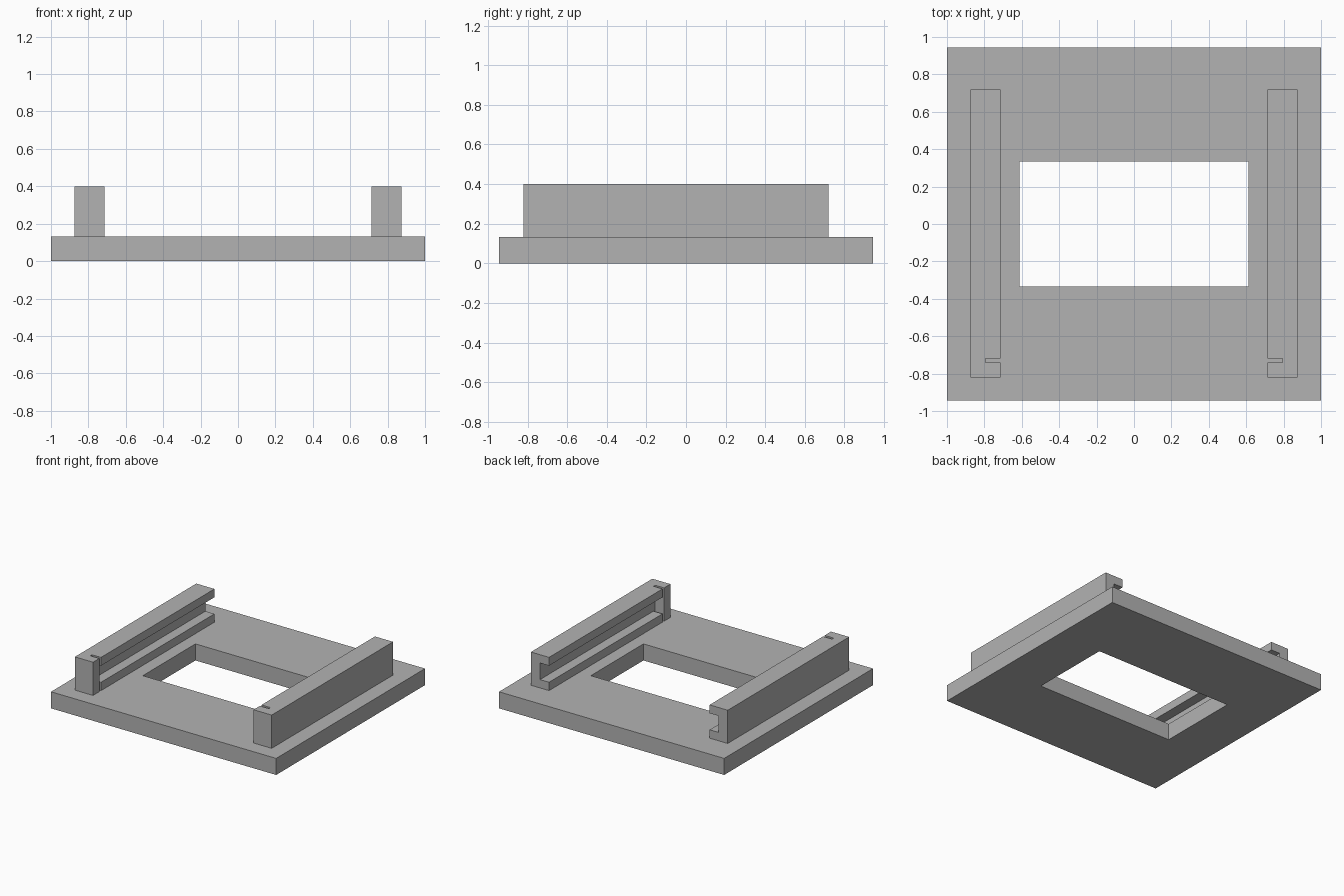
import bpy
import bmesh
from mathutils import Vector

cube = bpy.data.objects.get("Cube")
if cube:
    bpy.data.objects.remove(cube, do_unlink=True)

grey = bpy.data.materials.new("plain grey")
grey.use_nodes = True
grey.diffuse_color = (0.45, 0.45, 0.45, 1)
grey.node_tree.nodes["Principled BSDF"].inputs["Base Color"].default_value = grey.diffuse_color


def box(name, x, y, z):
    """Box spanning the given (low, high) ranges, with its origin at the world centre."""
    low, high = Vector((x[0], y[0], z[0])), Vector((x[1], y[1], z[1]))
    bm = bmesh.new()
    bmesh.ops.create_cube(bm, size=1)
    bmesh.ops.scale(bm, vec=high - low, verts=bm.verts)
    bmesh.ops.translate(bm, vec=(low + high) / 2, verts=bm.verts)
    mesh = bpy.data.meshes.new(name)
    bm.to_mesh(mesh)
    bm.free()
    mesh.materials.append(grey)
    obj = bpy.data.objects.new(name, mesh)
    bpy.context.collection.objects.link(obj)
    return obj


def apply_modifier(obj, mod):
    bpy.context.view_layer.objects.active = obj
    bpy.ops.object.modifier_apply(modifier=mod.name)


def cut(obj, *ranges):
    """Cut a box-shaped opening out of an object."""
    cutter = box("cutter", *ranges)
    cutter.hide_render = True
    mod = obj.modifiers.new("cut", "BOOLEAN")
    mod.operation = "DIFFERENCE"
    mod.solver = "EXACT"
    mod.object = cutter
    apply_modifier(obj, mod)
    bpy.data.objects.remove(cutter, do_unlink=True)


# Base plate with a rectangular window
THICK = 0.133
base = box("base_plate", (-1, 1), (-0.944, 0.944), (0, THICK))
cut(base, (-0.612, 0.612), (-0.334, 0.334), (-0.1, 0.3))

# Left rail: sliding groove open at the back, narrow upright slot near the front
left_rail = box("left_rail", (0.713, 0.874), (-0.821, 0.719), (THICK, 0.4))
cut(left_rail, (0.6, 0.793), (-0.73, 0.9), (0.2, 0.333))
cut(left_rail, (0.6, 0.793), (-0.741, -0.72), (0.05, 0.5))

# Right rail: mirrored copy
right_rail = left_rail.copy()
right_rail.data = left_rail.data.copy()
right_rail.name = right_rail.data.name = "right_rail"
bpy.context.collection.objects.link(right_rail)
bm = bmesh.new()
bm.from_mesh(right_rail.data)
bmesh.ops.scale(bm, vec=(-1, 1, 1), verts=bm.verts)
bmesh.ops.reverse_faces(bm, faces=bm.faces)
bm.to_mesh(right_rail.data)
bm.free()
